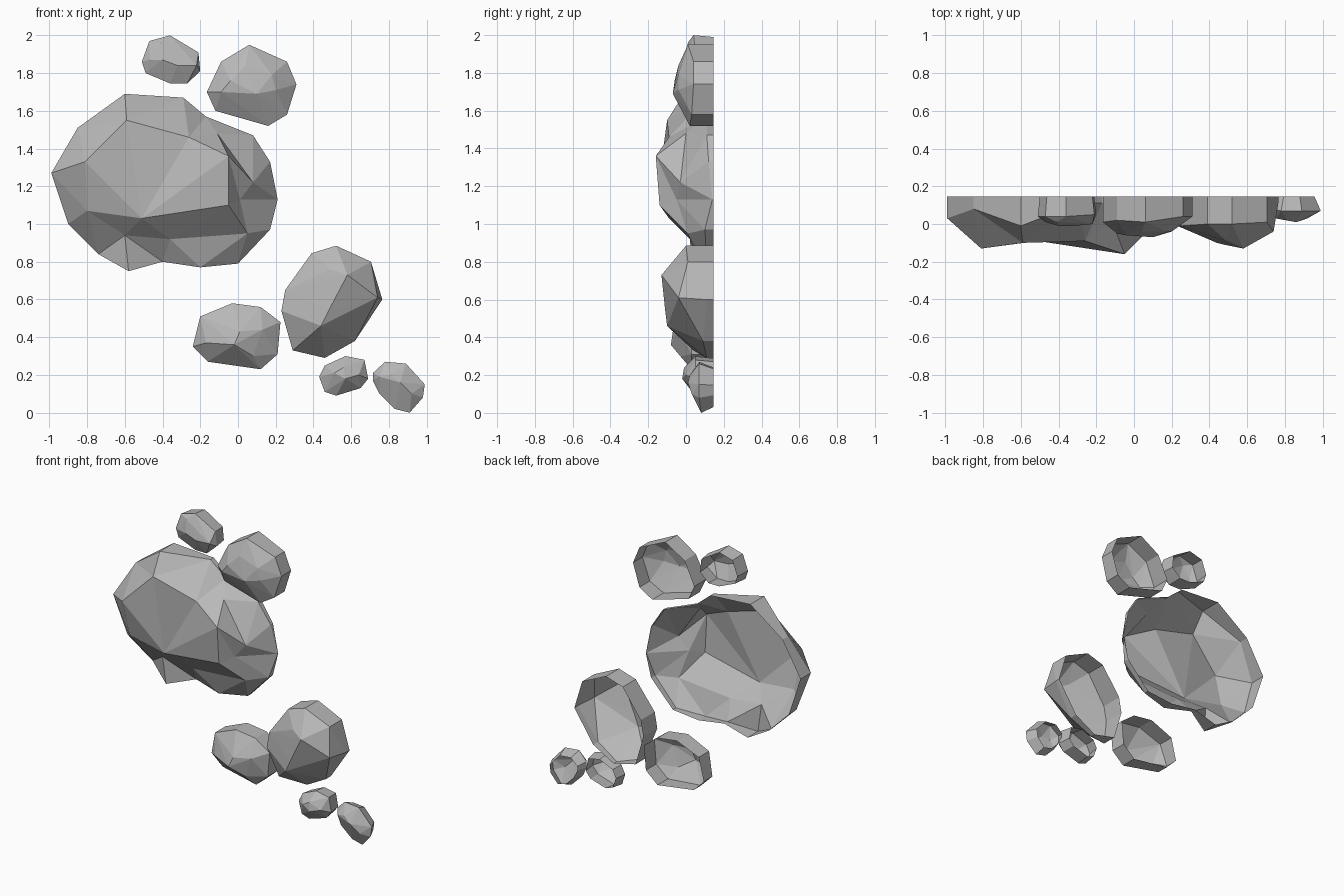
import bpy
import bmesh
from mathutils import Vector
from mathutils.geometry import delaunay_2d_cdt

# Remove the default cube only
default_cube = bpy.data.objects.get("Cube")
if default_cube:
    bpy.data.objects.remove(default_cube)

# Single stone colour
stone = bpy.data.materials.new("stone grey")
stone.use_nodes = True
stone.diffuse_color = (0.48, 0.48, 0.48, 1)
shader = stone.node_tree.nodes["Principled BSDF"]
shader.inputs["Base Color"].default_value = stone.diffuse_color
shader.inputs["Roughness"].default_value = 0.9

BACK = 14.5  # open rear plane; all rock data is in hundredths of a unit


def point(x, y, z):
    return Vector((x, y, z)) / 100


def finish(name, bm):
    """Turn a bmesh into a flat shaded stone object."""
    bm.normal_update()
    mesh = bpy.data.meshes.new(name)
    bm.to_mesh(mesh)
    bm.free()
    mesh.materials.append(stone)
    rock = bpy.data.objects.new(name, mesh)
    bpy.context.collection.objects.link(rock)
    return rock


def hull_rock(name, outline, front, taper):
    """Convex rock, open behind: outline, its tapered rear rim, front points.

    All points are (x, z, y)."""
    bm = bmesh.new()
    centre = sum((Vector(p) for p in outline), Vector((0, 0, 0))) / len(outline)
    for x, z, y in outline:
        rim = centre.lerp(Vector((x, z, y)), taper)
        bm.verts.new(point(x, y, z))
        bm.verts.new(point(rim.x, BACK, rim.y))
    for x, z, y in front:
        bm.verts.new(point(x, y, z))
    bmesh.ops.convex_hull(bm, input=bm.verts)
    loose = [v for v in bm.verts if not v.link_faces]
    bmesh.ops.delete(bm, geom=loose, context='VERTS')
    limit = BACK / 100 - 0.001
    rear = [f for f in bm.faces if all(v.co.y > limit for v in f.verts)]
    bmesh.ops.delete(bm, geom=rear, context='FACES')
    bmesh.ops.recalc_face_normals(bm, faces=bm.faces)
    return finish(name, bm)


def relief_rock(name, outline, front, ridges):
    """Rock with clefts: triangulated relief with walls to the rear plane.

    All points are (x, z, y); ridges are chains of front point indices."""
    points = outline + front
    count = len(outline)
    edges = []
    for chain in ridges:
        edges += [(count + a, count + b) for a, b in zip(chain, chain[1:])]
    flat = [Vector(p[:2]) for p in points]
    result = delaunay_2d_cdt(flat, edges, [list(range(count))], 1, 0.001)
    bm = bmesh.new()
    verts = []
    for co, source in zip(result[0], result[3]):
        depth = points[source[0]][2] if source else 0
        verts.append(bm.verts.new(point(co.x, depth, co.y)))
    for face in result[2]:
        bm.faces.new([verts[i] for i in face])
    rim = [e for e in bm.edges if e.is_boundary]
    wall = bmesh.ops.extrude_edge_only(bm, edges=rim)
    for item in wall["geom"]:
        if isinstance(item, bmesh.types.BMVert):
            item.co.y = BACK / 100
    bmesh.ops.recalc_face_normals(bm, faces=bm.faces)
    bm.normal_update()
    if sum(f.normal.y * f.calc_area() for f in bm.faces) > 0:
        bmesh.ops.reverse_faces(bm, faces=bm.faces)
    return finish(name, bm)


# Large boulder with a cleft on its left side and an undercut lower edge
relief_rock(
    "large_boulder",
    [(-99, 127, 3), (-85, 151, 8), (-60, 169, -1), (-29, 167, 11),
     (-17, 157, 11), (8, 147, 11), (17, 133, 12), (21, 113, 14),
     (17, 97, 10), (0, 79, 11), (-20, 77, 7), (-40, 80, 11),
     (-58, 75, 3), (-74, 84, 11), (-90, 100, 6)],
    [(-81, 133, -13), (-59, 155, -10), (-26, 146, -9), (-5, 136, -16),
     (-5, 110, -14), (-51, 103, -9), (-80, 107, -6), (-11, 148, 0),
     (8, 122, -3), (1, 113, -5), (5, 95, 1), (-60, 94, 2), (-36, 92, 2)],
    [(0, 1, 2, 3, 4, 5, 6), (0, 5, 1), (5, 2), (5, 3), (7, 8, 9, 4),
     (2, 7, 3), (3, 9), (6, 11, 12, 10), (5, 12)])

# Rocks above the boulder
hull_rock(
    "top_small_rock",
    [(-36, 200, 4), (-47, 197, 4), (-51, 186, 4), (-49, 180, 4),
     (-36, 174.5, 4), (-27, 174.5, 4), (-20, 181, 5), (-21, 191, 5)],
    [(-41, 196, 1), (-47, 187, 1), (-40, 187, -1), (-32, 184, -1),
     (-22, 184, 0)], taper=0.93)
hull_rock(
    "top_medium_rock",
    [(6, 195, 1), (-9, 186, 2), (-16.5, 170, 1), (-12, 160, 2), (16, 152, 2),
     (26, 158, 3), (31, 174, 4), (26, 186, 4)],
    [(-9, 170, -5), (-4, 176, -6), (18, 179, -4), (20, 171, -4),
     (10, 169, -7), (4, 184, -4)], taper=1)

# Rocks below the boulder
hull_rock(
    "lower_large_rock",
    [(52, 88.5, 0), (39, 84.5, 0), (25, 65, -1), (23, 54, -1), (29, 33, 4),
     (46, 29, 11), (62, 38, 9), (76.5, 60, 11), (70.5, 80, 1)],
    [(49, 76, -9), (58, 73, -13), (48, 54, -11), (44, 46, -10),
     (74, 61, -4)], taper=1)
hull_rock(
    "lower_medium_rock",
    [(-3, 58, 2), (-20, 51, 3), (-24, 35, 5), (-16, 27, 6), (12, 23, 3),
     (21, 31, 3), (22.5, 48, 3), (12, 56, 2)],
    [(1, 43, -7), (-2, 36, -8), (-17, 37, -1), (13, 44, -4),
     (8, 30, -3)], taper=1)
hull_rock(
    "lower_pebble",
    [(57, 30, 5), (46, 25, 6), (43, 19, 6), (46, 11, 5), (52, 9, 5),
     (65, 13, 5), (69, 18, 5), (67, 28, 5)],
    [(51, 21, -1), (56, 24, -1), (57, 18, -2), (64, 20, 0)], taper=0.9)
hull_rock(
    "outer_pebble",
    [(78, 27, 7), (71.5, 21, 8), (71.5, 17, 8), (75, 10, 7), (83, 2, 8),
     (91, 0, 8), (98, 8, 7), (99, 15, 7), (89, 26, 7)],
    [(75, 19, 3), (86, 16, 1), (81, 20, 2), (92, 10, 3)], taper=0.78)
